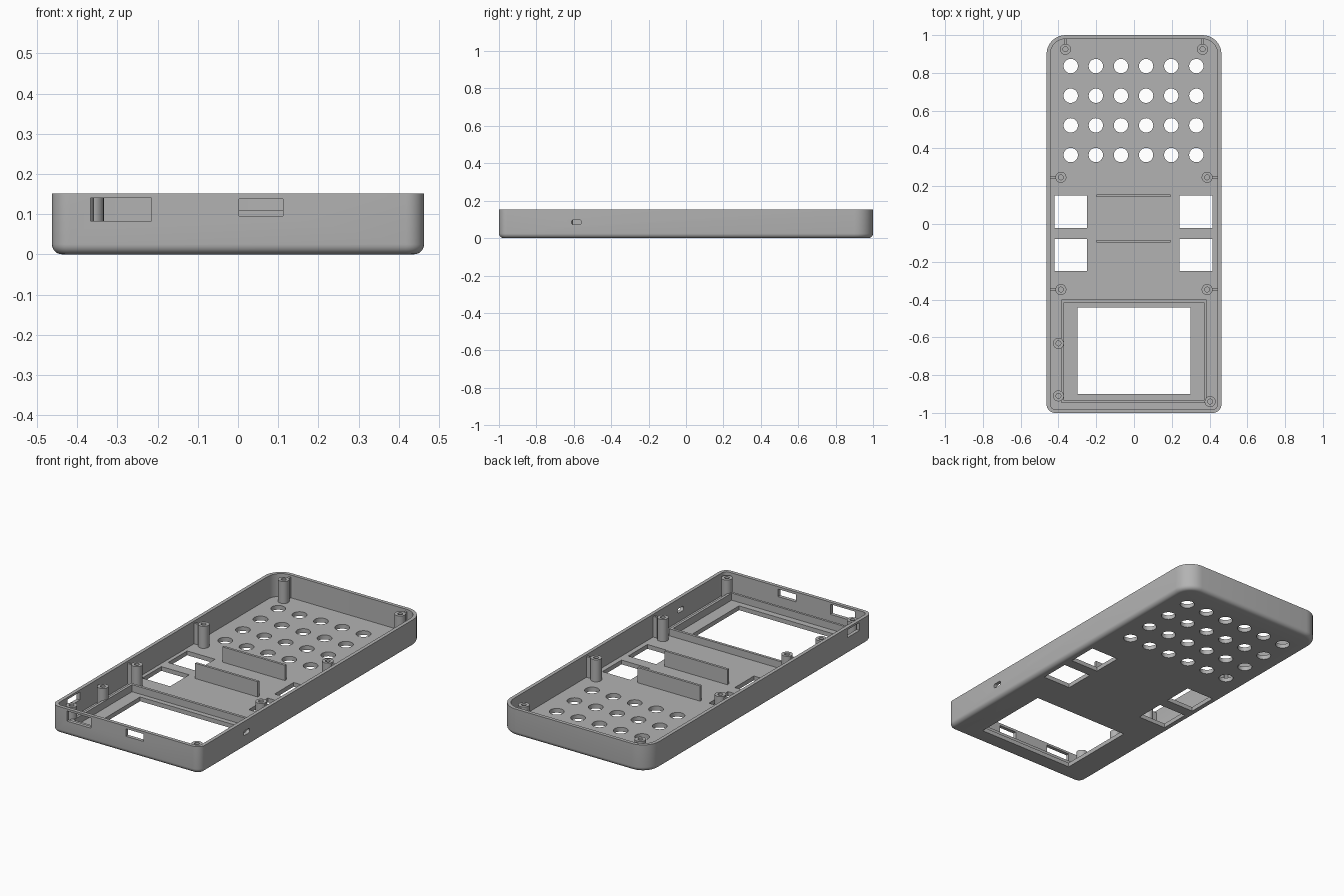
import bpy, bmesh
from math import sin, cos, pi, radians

if "Cube" in bpy.data.objects:
    bpy.data.objects.remove(bpy.data.objects["Cube"])

HALF_W, HALF_L, HEIGHT = 0.463, 1.0, 0.152
WALL, FLOOR, FILLET = 0.02, 0.024, 0.025

grey = bpy.data.materials.new("plain grey")
grey.use_nodes = True
grey.diffuse_color = (0.45, 0.45, 0.45, 1)
grey.node_tree.nodes["Principled BSDF"].inputs["Base Color"].default_value = grey.diffuse_color


def rounded_outline(hx, hy, front_r, back_r, cx=0, cy=0, seg=8):
    """Counter-clockwise rectangle with separate front and back corner radii."""
    pts = []
    corners = ((1, 1, 0), (-1, 1, 90), (-1, -1, 180), (1, -1, 270))
    for sx, sy, start in corners:
        r = back_r if sy > 0 else front_r
        for i in range(seg + 1):
            a = radians(start + 90 * i / seg)
            pts.append((cx + sx * (hx - r) + r * cos(a), cy + sy * (hy - r) + r * sin(a)))
    return pts


def circle(x, y, r, n=24):
    return [(x + r * cos(2 * pi * i / n), y + r * sin(2 * pi * i / n)) for i in range(n)]


def rectangle(x0, x1, y0, y1):
    return [(x0, y0), (x1, y0), (x1, y1), (x0, y1)]


def loft(bm, rings):
    """Closed solid through (outline, z) rings with capped ends."""
    loops = [[bm.verts.new((x, y, z)) for x, y in pts] for pts, z in rings]
    n = len(loops[0])
    for low, high in zip(loops, loops[1:]):
        for i in range(n):
            j = (i + 1) % n
            bm.faces.new((low[i], low[j], high[j], high[i]))
    bm.faces.new(loops[0][::-1])
    bm.faces.new(loops[-1])


def box(bm, x0, x1, y0, y1, z0, z1):
    outline = rectangle(x0, x1, y0, y1)
    loft(bm, [(outline, z0), (outline, z1)])


def finish(bm, name):
    bmesh.ops.recalc_face_normals(bm, faces=bm.faces)
    mesh = bpy.data.meshes.new(name)
    bm.to_mesh(mesh)
    bm.free()
    mesh.materials.append(grey)
    obj = bpy.data.objects.new(name, mesh)
    bpy.context.collection.objects.link(obj)
    return obj


def select(obj):
    bpy.ops.object.select_all(action='DESELECT')
    obj.select_set(True)
    bpy.context.view_layer.objects.active = obj


def smooth(obj):
    select(obj)
    bpy.ops.object.shade_smooth_by_angle(angle=radians(30))


def cut(obj, cutter):
    cutter.hide_render = True
    mod = obj.modifiers.new("openings", 'BOOLEAN')
    mod.operation, mod.solver, mod.object = 'DIFFERENCE', 'EXACT', cutter
    select(obj)
    bpy.ops.object.modifier_apply(modifier=mod.name)
    bpy.data.objects.remove(cutter)


# Open tray: filleted outside, rim, inside wall and floor
def tray_outline(inset):
    return rounded_outline(HALF_W - inset, HALF_L - inset,
                           max(0.045 - inset, 0.012), max(0.1 - inset, 0.012))


bm = bmesh.new()
rings = []
for i in range(7):
    a = pi / 2 * i / 6
    rings.append((tray_outline(FILLET * (1 - sin(a))), FILLET * (1 - cos(a))))
rings += [(tray_outline(0), HEIGHT), (tray_outline(WALL), HEIGHT), (tray_outline(WALL), FLOOR)]
loft(bm, rings)
case = finish(bm, "case_shell")

# Openings through the floor and walls
bm = bmesh.new()
for row in range(4):
    for col in range(6):
        hole = circle(-0.335 + 0.133 * col, 0.365 + 0.157 * row, 0.038, 32)
        loft(bm, [(hole, -0.1), (hole, 0.1)])
for x0 in (-0.422, 0.242):
    for y0 in (-0.25, -0.02):
        box(bm, x0, x0 + 0.174, y0, y0 + 0.17, -0.1, 0.06)
box(bm, -0.3, 0.3, -0.9, -0.443, -0.1, 0.06)
box(bm, -0.367, -0.215, -1.1, -0.97, 0.083, 0.14)
box(bm, 0.002, 0.112, -1.1, -0.97, 0.096, 0.138)
box(bm, -0.5, -0.43, -0.885, -0.775, 0.096, 0.14)
slot = rounded_outline(0.0125, 0.0275, 0.012, 0.012, 0.085, -0.585)
start = len(bm.verts)
loft(bm, [(slot, 0.43), (slot, 0.5)])
bm.verts.ensure_lookup_table()
for v in bm.verts[start:]:  # turn the slot to run along x
    v.co = (v.co.z, v.co.y, v.co.x)
cut(case, finish(bm, "opening_cutter"))
smooth(case)

# Raised frame around the display window
bm = bmesh.new()
outer, inner = rectangle(-0.385, 0.385, -0.948, -0.4), rectangle(-0.37, 0.37, -0.935, -0.415)
low, top = FLOOR - 0.003, 0.064
loops = [[bm.verts.new((x, y, z)) for x, y in pts]
         for pts, z in ((outer, low), (outer, top), (inner, top), (inner, low))]
for k in range(4):
    a, b = loops[k], loops[(k + 1) % 4]
    for i in range(4):
        j = (i + 1) % 4
        bm.faces.new((a[i], a[j], b[j], b[i]))
finish(bm, "display_frame")

# Two upright ribs across the middle
for name, y in (("rear_rib", 0.15), ("front_rib", -0.092)):
    bm = bmesh.new()
    box(bm, -0.198, 0.192, y - 0.007, y + 0.007, FLOOR - 0.003, 0.11)
    finish(bm, name)


# Screw posts with blind holes
def screw_post(name, x, y, top):
    bm = bmesh.new()
    body, bore = circle(x, y, 0.029), circle(x, y, 0.013)
    loft(bm, [(body, FLOOR - 0.003), (body, top), (bore, top), (bore, top - 0.08)])
    smooth(finish(bm, name))


def post_web(name, *bounds):
    bm = bmesh.new()
    box(bm, *bounds, FLOOR - 0.003, 0.14)
    finish(bm, name)


for side, s in (("left", 1), ("right", -1)):
    screw_post("rear_post_" + side, s * 0.363, 0.925, 0.148)
    post_web("rear_web_" + side, s * 0.363 - 0.006, s * 0.363 + 0.006, 0.95, 0.985)
    for place, y in (("upper", 0.247), ("lower", -0.347)):
        screw_post(place + "_post_" + side, s * 0.387, y, 0.148)
        post_web(place + "_web_" + side, *sorted((s * 0.412, s * 0.448)), y - 0.006, y + 0.006)
screw_post("display_post_rear", -0.4, -0.632, 0.13)
screw_post("display_post_front", -0.4, -0.91, 0.13)
screw_post("display_post_corner", 0.403, -0.94, 0.14)
